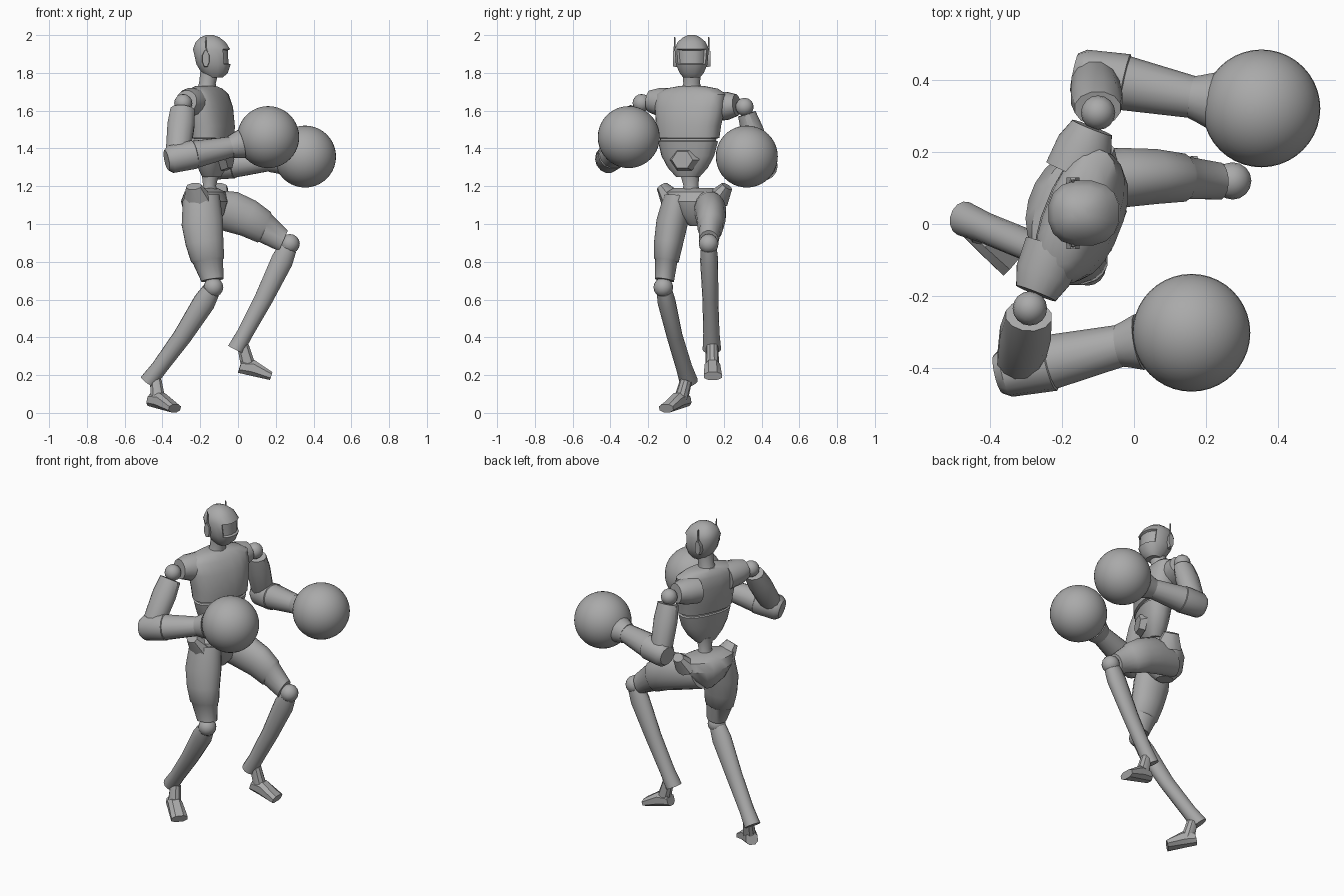
import bpy, bmesh, math
from mathutils import Vector

cube = bpy.data.objects.get("Cube")
if cube:
    bpy.data.objects.remove(cube)

SHADE = (.4, .4, .4, 1)
grey = bpy.data.materials.new("mid_grey")
grey.use_nodes = True
grey.diffuse_color = SHADE
grey.node_tree.nodes["Principled BSDF"].inputs["Base Color"].default_value = SHADE

X, Y, Z = Vector((1, 0, 0)), Vector((0, 1, 0)), Vector((0, 0, 1))
FACING = Vector((.93, -.37, 0))   # turned upper body
ACROSS = Vector((.37, .93, 0))


def finish(name, bm):
    bmesh.ops.recalc_face_normals(bm, faces=bm.faces)
    mesh = bpy.data.meshes.new(name)
    bm.to_mesh(mesh)
    bm.free()
    mesh.materials.append(grey)
    part = bpy.data.objects.new(name, mesh)
    bpy.context.collection.objects.link(part)
    bpy.ops.object.select_all(action='DESELECT')
    part.select_set(True)
    bpy.context.view_layer.objects.active = part
    bpy.ops.object.shade_smooth_by_angle(angle=math.radians(35))


def tube_mesh(start, end, profile, ref, axis=None, sides=16, bend=(0, 0, 0), power=1):
    """Skin rings (position along, half size along ref, half size across) from start to end."""
    start, end, bend = Vector(start), Vector(end), Vector(bend)
    axis = axis or (end - start).normalized()
    along = (ref - axis * ref.dot(axis)).normalized()
    across = axis.cross(along)
    bm = bmesh.new()
    loops = []
    for t, a, b in profile:
        centre = start.lerp(end, t) + bend * math.sin(math.pi * t)
        loop = []
        for k in range(sides):
            angle = math.tau * (k + .5) / sides
            c, s = (math.copysign(abs(v) ** power, v) for v in (math.cos(angle), math.sin(angle)))
            loop.append(bm.verts.new(centre + along * a * c + across * b * s))
        loops.append(loop)
    for low, high in zip(loops, loops[1:]):
        for k in range(sides):
            bm.faces.new((low[k], low[k - 1], high[k - 1], high[k]))
    bm.faces.new(loops[0])
    bm.faces.new(loops[-1])
    return bm


def tube(name, *args, **options):
    finish(name, tube_mesh(*args, **options))


def ball(name, centre, radius, segments=16):
    bm = bmesh.new()
    bmesh.ops.create_uvsphere(bm, u_segments=segments, v_segments=segments // 2, radius=radius)
    bmesh.ops.translate(bm, verts=bm.verts, vec=centre)
    finish(name, bm)


# head with recessed visor
HEAD = [(0, .04, .045), (.11, .07, .065), (.31, .092, .085), (.67, .1, .092),
        (.84, .08, .075), (.95, .05, .045), (1, .02, .02)]
bm = tube_mesh((-.12, .03, 1.775), (-.15, .03, 2), HEAD, X, axis=Z, power=.85)
bmesh.ops.recalc_face_normals(bm, faces=bm.faces)
bm.normal_update()
visor = [f for f in bm.faces
         if f.normal.x > .35 and 1.845 < f.calc_center_median().z < 1.925]
bmesh.ops.inset_region(bm, faces=visor, thickness=.006, depth=-.012)
finish("head", bm)
tube("neck", (-.17, .03, 1.7), (-.15, .03, 1.81),
     [(0, .055, .06), (.4, .045, .045), (1, .05, .05)], X, axis=Z)

# ear pads and antennas
for side, sign in (("left", 1), ("right", -1)):
    ear = Vector((-.17, .03 + sign * .09, 1.875))
    tube(side + "_ear_pad", ear - Y * sign * .02, ear + Y * sign * .01,
         [(0, .048, .022), (1, .045, .019)], Z, sides=8)
    tube(side + "_antenna", ear + Z * .035, ear + Z * .115,
         [(0, .006, .006), (1, .003, .003)], X, sides=6)

# torso with waist groove
TORSO = [(0, .045, .065), (.1, .065, .11), (.23, .08, .145), (.39, .092, .165),
         (.4, .085, .155), (.42, .085, .155), (.43, .098, .172), (.56, .105, .178),
         (.77, .102, .195), (.91, .085, .195), (.97, .065, .15), (1, .05, .07)]
tube("torso", (-.14, .01, 1.25), (-.17, .03, 1.73), TORSO, FACING,
     axis=Z, sides=20, bend=FACING * .02, power=.85)
belly = Vector((-.13, .015, 1.34)) + FACING * .06
tube("belly_hexagon", belly, belly + FACING * .035,
     [(0, .065, .085), (1, .05, .06)], Z, sides=6)
tube("waist", (-.155, .03, 1.14), (-.145, .02, 1.28),
     [(0, .06, .06), (.45, .035, .04), (1, .05, .055)], X, axis=Z)

# pelvis with raised hip corners
PELVIS = [(0, .05, .04), (.3, .105, .11), (.65, .118, .165), (.9, .095, .175), (1, .06, .11)]
tube("pelvis", (-.18, .06, .99), (-.175, .04, 1.19), PELVIS, FACING, axis=Z, sides=20)
for side, sign in (("left", 1), ("right", -1)):
    hip = Vector((-.165, .045, 1.13)) + ACROSS * sign * .13
    tube(side + "_hip_corner", hip, hip + ACROSS * sign * .055 + Z * .07,
         [(0, .08, .06), (1, .045, .03)], FACING, sides=8)

# one arm design, posed twice
SLEEVE = [(0, .08, .085), (.6, .075, .08), (1, .058, .06)]
UPPER_ARM = [(.12, .066, .05), (.4, .074, .062), (.85, .068, .06), (1.08, .05, .05)]
FOREARM = [(-.2, .055, .055), (-.12, .075, .07), (.3, .078, .082), (.31, .074, .076),
           (1, .055, .058)]
CUFF = [(-.05, .06, .06), (.05, .066, .066), (.25, .078, .08)]


def arm(side, sign, shoulder, elbow, wrist, glove):
    inward = Vector(shoulder) - ACROSS * sign * .045
    tube(side + "_sleeve", inward - ACROSS * sign * .135, inward + Z * .01, SLEEVE, Z)
    ball(side + "_shoulder_ball", shoulder, .048)
    tube(side + "_upper_arm", shoulder, elbow, UPPER_ARM, X, sides=12)
    tube(side + "_forearm", elbow, wrist, FOREARM, Z, sides=14)
    tube(side + "_glove_cuff", wrist, glove, CUFF, Z)
    ball(side + "_glove", glove, .164, 40)


arm("left", 1, shoulder=(-.1, .31, 1.62), elbow=(-.11, .41, 1.31),
    wrist=(.17, .352, 1.335), glove=(.355, .322, 1.357))
arm("right", -1, shoulder=(-.29, -.235, 1.64), elbow=(-.32, -.405, 1.35),
    wrist=(-.03, -.337, 1.41), glove=(.16, -.303, 1.46))

# one leg design, posed twice
THIGH = [(0, .1, .075), (.3, .112, .085), (.55, .102, .078), (.75, .09, .068),
         (.77, .082, .06), (1, .06, .052)]
SHIN = [(0, .05, .042), (.12, .06, .048), (.5, .05, .042), (.84, .043, .043), (1, .046, .049)]
ANKLE = [(0, .032, .032), (1, .042, .038)]
FOOT = [(0, .036, .037), (.4, .045, .044), (1, .023, .051)]


def leg(side, hip, knee, heel, ankle, sole, toe, front, thigh_bend, shin_bend):
    tube(side + "_thigh", hip, Vector(knee).lerp(Vector(hip), .08), THIGH, front,
         bend=thigh_bend)
    ball(side + "_knee", knee, .052)
    tube(side + "_shin", Vector(knee).lerp(Vector(heel), .04), heel, SHIN, X,
         sides=14, bend=shin_bend)
    tube(side + "_ankle", ankle, Vector(sole).lerp(Vector(toe), .3), ANKLE, X, sides=10)
    tube(side + "_foot", sole, toe, FOOT, Z, sides=8, power=.8, bend=Z * .014)


leg("left", hip=(-.17, .115, 1.09), knee=(.275, .12, .895), heel=(-.012, .137, .335),
    ankle=(.025, .138, .36), sole=(.01, .138, .245), toe=(.175, .142, .195),
    front=Z, thigh_bend=(0, .015, .04), shin_bend=(.01, 0, 0))
leg("right", hip=(-.195, -.045, 1.14), knee=(-.13, -.12, .665), heel=(-.475, .015, .165),
    ankle=(-.435, 0, .17), sole=(-.46, 0, .07), toe=(-.335, -.105, .024),
    front=X, thigh_bend=(-.015, -.01, 0), shin_bend=(.015, -.01, 0))
